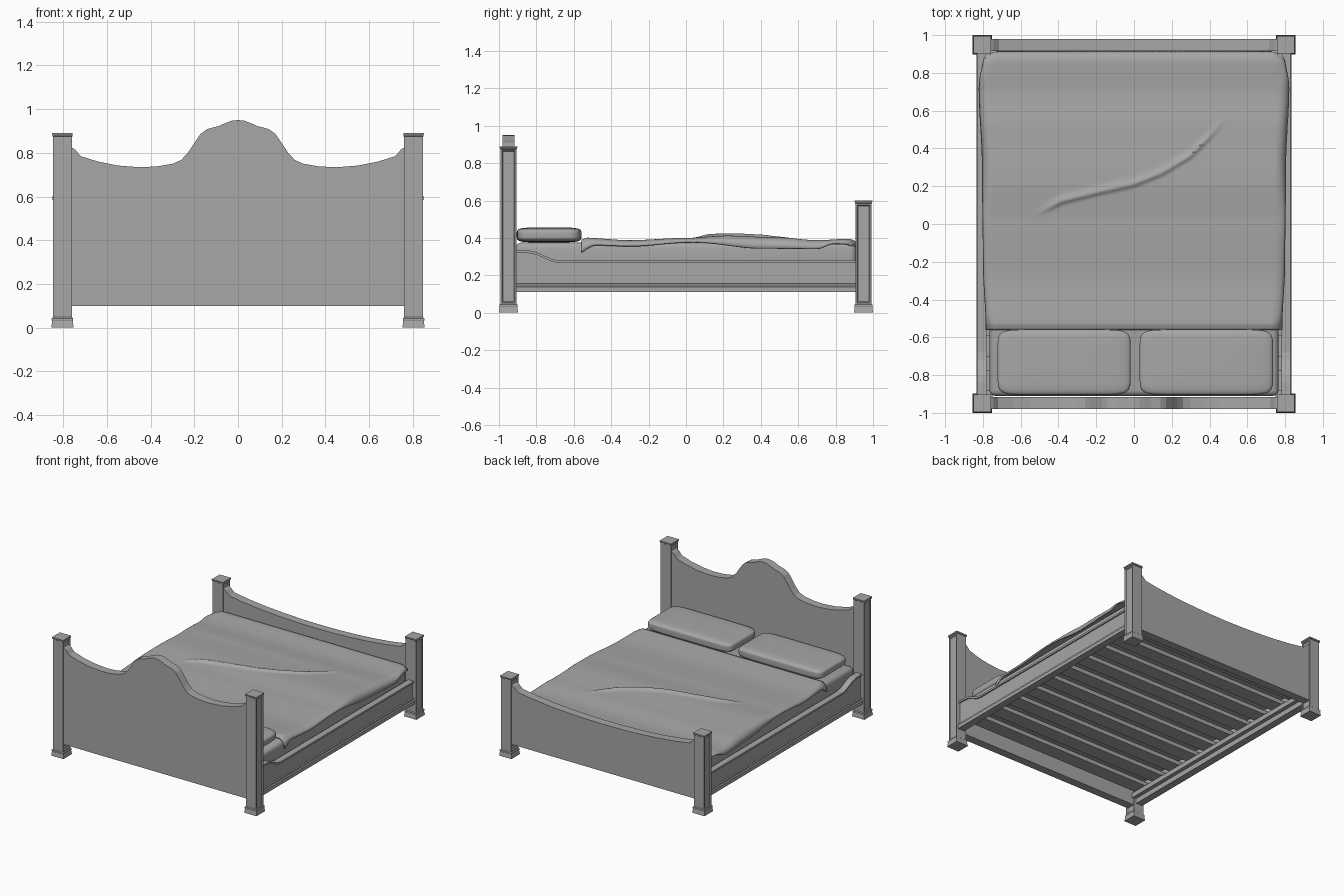
import bpy, bmesh, math

if "Cube" in bpy.data.objects:
    bpy.data.objects.remove(bpy.data.objects["Cube"], do_unlink=True)

grey = bpy.data.materials.new("plain_grey")
grey.use_nodes = True
grey.diffuse_color = (0.385, 0.385, 0.385, 1)
grey.node_tree.nodes["Principled BSDF"].inputs["Base Color"].default_value = grey.diffuse_color


def finish(name, bm, smooth=False):
    bmesh.ops.recalc_face_normals(bm, faces=bm.faces)
    mesh = bpy.data.meshes.new(name)
    bm.to_mesh(mesh)
    bm.free()
    mesh.materials.append(grey)
    obj = bpy.data.objects.new(name, mesh)
    bpy.context.collection.objects.link(obj)
    if smooth:
        bpy.ops.object.select_all(action='DESELECT')
        obj.select_set(True)
        bpy.context.view_layer.objects.active = obj
        bpy.ops.object.shade_smooth_by_angle(angle=math.radians(40))
    return obj


def box(name, x0, x1, y0, y1, z0, z1, bevel=0):
    bm = bmesh.new()
    bmesh.ops.create_cube(bm, size=1)
    for v in bm.verts:
        v.co = ((x0 + x1) / 2 + v.co.x * (x1 - x0),
                (y0 + y1) / 2 + v.co.y * (y1 - y0),
                (z0 + z1) / 2 + v.co.z * (z1 - z0))
    if bevel:
        bmesh.ops.bevel(bm, geom=bm.edges[:], offset=bevel, segments=4,
                        profile=0.5, affect='EDGES')
    return finish(name, bm, bevel > 0)


def slab(name, outline, a, b, along):
    """Extrude a 2D outline from a to b along the x or y axis."""
    place = (lambda p, d: (d, p[0], p[1])) if along == 'x' else (lambda p, d: (p[0], d, p[1]))
    bm = bmesh.new()
    near = [bm.verts.new(place(p, a)) for p in outline]
    far = [bm.verts.new(place(p, b)) for p in outline]
    bm.faces.new(near)
    bm.faces.new(far)
    for i in range(len(near)):
        j = (i + 1) % len(near)
        bm.faces.new((near[i], near[j], far[j], far[i]))
    return finish(name, bm)


def lerp(points, t, smooth=True):
    for (a, fa), (b, fb) in zip(points, points[1:]):
        if t <= b:
            k = max(0, (t - a) / (b - a))
            if smooth:
                k = k * k * (3 - 2 * k)
            return fa + (fb - fa) * k
    return points[-1][1]


# Posts: stacked square sections with a sunken panel on the x sides
def post(name, x, y, height):
    sections = [(.051, 0), (.047, .03), (.049, .034), (.049, .043), (.043, .048),
                (.043, height - .016), (.047, height - .013), (.045, height - .009),
                (.047, height - .005), (.047, height)]
    bm = bmesh.new()
    rings = [[bm.verts.new((x + sx * h, y + sy * h, z))
              for sx, sy in ((-1, -1), (1, -1), (1, 1), (-1, 1))] for h, z in sections]
    bm.faces.new(rings[0])
    bm.faces.new(rings[-1])
    for low, high in zip(rings, rings[1:]):
        for i in range(4):
            j = (i + 1) % 4
            bm.faces.new((low[i], low[j], high[j], high[i]))
    bmesh.ops.recalc_face_normals(bm, faces=bm.faces)
    panels = [f for f in bm.faces if f.calc_area() > .02 and abs(f.normal.x) > .9]
    bmesh.ops.inset_individual(bm, faces=panels, thickness=.01)
    bmesh.ops.inset_individual(bm, faces=panels, thickness=.008, depth=-.007)
    finish(name, bm)


for side, sx in (("left", 1), ("right", -1)):
    post(f"head_post_{side}", sx * .803, -.949, .89)
    post(f"foot_post_{side}", sx * .803, .949, .60)


# Headboard and footboard: mirrored top curves
def board(name, half, y0, y1):
    top = [(-x, z) for x, z in reversed(half) if x > 0] + half
    slab(name, [(-half[-1][0], .10)] + top + [(half[-1][0], .10)], y0, y1, 'y')


board("headboard", [(0, .95), (.03, .947), (.06, .935), (.09, .922), (.14, .909),
                    (.17, .888), (.2, .845), (.23, .8), (.26, .767), (.3, .75),
                    (.37, .738), (.45, .734), (.55, .742), (.64, .76), (.72, .785),
                    (.745, .815), (.77, .83)], -.98, -.917)
board("footboard", [(0, .455), (.15, .457), (.3, .463), (.45, .473), (.6, .489),
                    (.715, .507), (.745, .535), (.77, .548)], .917, .98)

# Side rails: curved top, cap strip and lower moulding
curve = [(-.92, .335), (-.84, .333), (-.80, .325), (-.76, .307), (-.72, .288),
         (-.68, .28), (.92, .28)]
for side, s in (("left", 1), ("right", -1)):
    slab(f"side_rail_{side}", [(-.92, .115)] + curve + [(.92, .115)], s * .785, s * .818, 'x')
    strip = curve + [(y, z - .014) for y, z in reversed(curve)]
    slab(f"rail_cap_{side}", strip, s * .78, s * .828, 'x')
    moulding = [(.78, .112), (.835, .112), (.835, .138), (.828, .144),
                (.828, .154), (.815, .156), (.78, .156)]
    slab(f"rail_moulding_{side}", [(s * x, z) for x, z in moulding], -.92, .92, 'y')
    box(f"slat_ledger_{side}", min(s * .75, s * .787), max(s * .75, s * .787),
        -.92, .92, .15, .185)

# Slats under the mattress
for i in range(10):
    y = -.83 + i * 1.66 / 9
    box(f"slat_{i + 1}", -.785, .785, y - .055, y + .055, .185, .215)

box("mattress", -.765, .765, -.91, .91, .215, .375, .03)


# Pillows: cubes rounded into flat cushions with tight corners
def pillow(name, x, half_x):
    bm = bmesh.new()
    bmesh.ops.create_cube(bm, size=2)
    bmesh.ops.subdivide_edges(bm, edges=bm.edges[:], cuts=13, use_grid_fill=True)
    for v in bm.verts:
        plan = (abs(v.co.x) ** 9 + abs(v.co.y) ** 9) ** (1 / 9)
        n = (plan ** 5 + abs(v.co.z) ** 5) ** .2
        p = v.co / n
        v.co = (x + p.x * half_x, -.732 + p.y * .173, .416 + p.z * .04)
    finish(name, bm, True)


pillow("pillow_left", .383, .353)
pillow("pillow_right", -.37, .352)

# Duvet: soft sheet with rolled edges and one long crease
crest = [(-.56, .402), (-.3, .388), (0, .40), (.22, .412), (.5, .402), (.7, .388), (.92, .398)]
hem = [(-.56, .335), (-.48, .363), (-.3, .358), (.03, .38), (.4, .345), (.7, .343),
       (.79, .372), (.92, .365)]
width = [(-.56, .785), (-.2, .80), (.3, .805), (.72, .822), (.92, .795)]
fold = [(-.52, .05), (-.38, .12), (-.2, .165), (0, .21), (.15, .27), (.3, .36),
        (.4, .46), (.48, .55)]


def duvet_point(u, v):
    y = -.56 + 1.475 * v
    reach = lerp(width, y)
    corner = max(0, (y - .85) / .065)
    reach -= .04 * (1 - math.sqrt(max(0, 1 - corner ** 2)))
    x = u * reach
    # quarter-round roll at the sides and the foot
    roll_x = max(0, (abs(x) - reach + .06) / .06)
    roll_y = max(0, (y - .845) / .07)
    roll = min(1, math.hypot(roll_x, roll_y))
    drop = 1 - math.sqrt(max(0, 1 - roll ** 2))
    head_lip = .012 * max(0, 1 - v / .02)
    top = lerp(crest, y)
    z = top - (top - lerp(hem, y)) * drop - head_lip
    if fold[0][0] < x < fold[-1][0]:
        d = (y - lerp(fold, x, False)) * .85
        taper = min(1, (x - fold[0][0]) / .12, (fold[-1][0] - x) / .12)
        spread = .022 if d > 0 else .01
        z += .013 * taper * math.exp(-(d / spread) ** 2)
    return x, y, z


NX, NY = 150, 160
bm = bmesh.new()
rows = []
for j in range(NY + 1):
    rows.append([bm.verts.new(duvet_point(math.sin(math.pi / 2 * (2 * i / NX - 1)) * .4
                                          + .6 * (2 * i / NX - 1), j / NY))
                 for i in range(NX + 1)])
for low, high in zip(rows, rows[1:]):
    for i in range(NX):
        bm.faces.new((low[i], low[i + 1], high[i + 1], high[i]))
duvet = finish("duvet", bm, True)
solid = duvet.modifiers.new("thickness", 'SOLIDIFY')
solid.thickness = .01
solid.offset = -1 if duvet.data.polygons[NX * NY // 2].normal.z > 0 else 1
